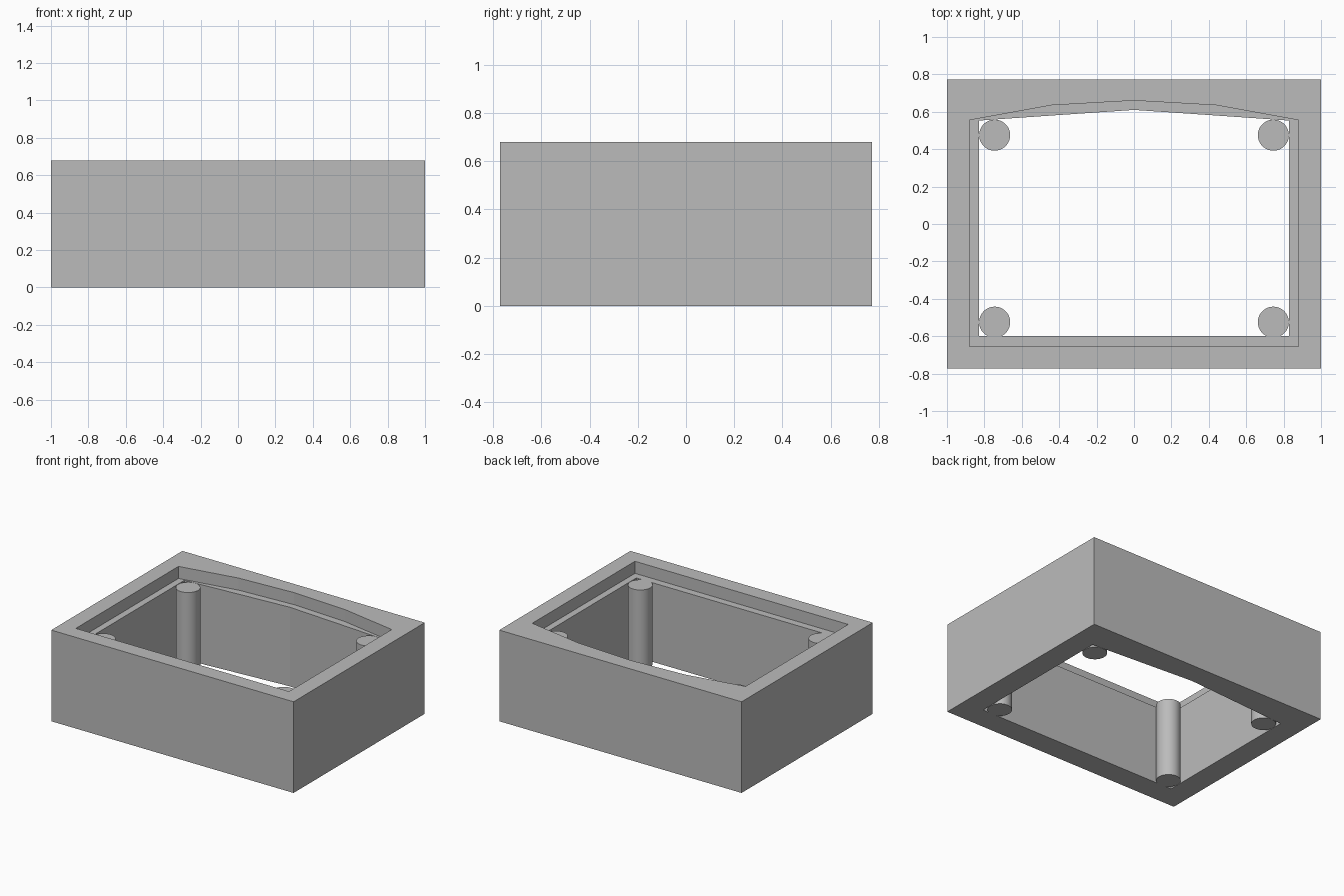
import bpy, bmesh, math

cube = bpy.data.objects.get("Cube")
if cube:
    bpy.data.objects.remove(cube, do_unlink=True)

HEIGHT, LEDGE = 0.68, 0.59

grey = bpy.data.materials.new("plain_grey")
grey.use_nodes = True
colour = (0.5, 0.5, 0.5, 1)
grey.diffuse_color = colour
grey.node_tree.nodes["Principled BSDF"].inputs["Base Color"].default_value = colour


def outline(half_x, front, corner, shoulder, crown):
    """Rectangle whose back edge bows outward through shoulder and crown."""
    s = 0.44
    return [(-half_x, front), (half_x, front), (half_x, corner), (s, shoulder),
            (0, crown), (-s, shoulder), (-half_x, corner)]


# Frame: closed ring of loops, from outer wall over the rim and ledge to the inner wall
outer = outline(1.0, -0.773, 0.773, 0.773, 0.773)
recess = outline(0.88, -0.655, 0.555, 0.635, 0.66)
opening = outline(0.83, -0.60, 0.553, 0.58, 0.61)
rings = [(outer, 0), (outer, HEIGHT), (recess, HEIGHT),
         (recess, LEDGE), (opening, LEDGE), (opening, 0)]

bm = bmesh.new()
loops = [[bm.verts.new((x, y, z)) for x, y in pts] for pts, z in rings]
n = len(outer)
for i, lower in enumerate(loops):
    upper = loops[(i + 1) % len(loops)]
    for j in range(n):
        k = (j + 1) % n
        bm.faces.new((lower[j], lower[k], upper[k], upper[j]))
bmesh.ops.recalc_face_normals(bm, faces=bm.faces)
mesh = bpy.data.meshes.new("frame")
bm.to_mesh(mesh)
bm.free()
mesh.materials.append(grey)
frame = bpy.data.objects.new("frame", mesh)
bpy.context.collection.objects.link(frame)

# Corner posts, from the base up to the ledge
for side, x in (("left", 0.745), ("right", -0.745)):
    for end, y in (("front", -0.525), ("back", 0.475)):
        bpy.ops.mesh.primitive_cylinder_add(vertices=48, radius=0.083, depth=LEDGE,
                                            location=(x, y, LEDGE / 2))
        post = bpy.context.object
        post.name = f"{end}_{side}_post"
        post.data.materials.append(grey)
        bpy.ops.object.shade_smooth_by_angle(angle=math.radians(30))
